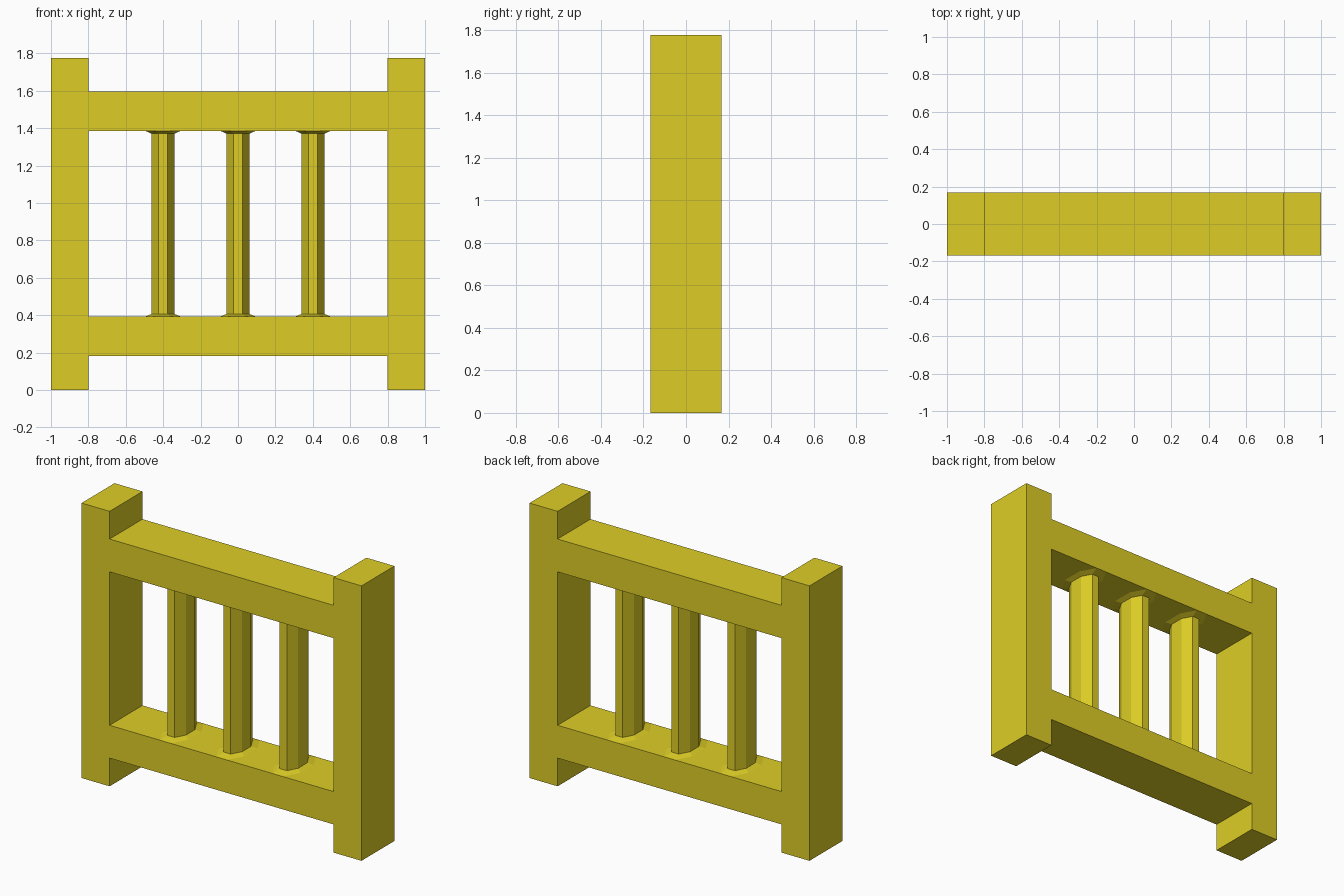
import bpy, math

if "Cube" in bpy.data.objects:
    bpy.data.objects.remove(bpy.data.objects["Cube"])

yellow = bpy.data.materials.new("mustard_yellow")
yellow.diffuse_color = (0.73, 0.617, 0.0194, 1)
yellow.use_nodes = True
yellow.node_tree.nodes["Principled BSDF"].inputs["Base Color"].default_value = yellow.diffuse_color

DEPTH = 0.168            # half depth of the frame
RAIL_LOW, RAIL_HIGH = (0.182, 0.394), (1.385, 1.597)


def add_mesh(name, verts, faces):
    mesh = bpy.data.meshes.new(name)
    mesh.from_pydata(verts, [], faces)
    mesh.materials.append(yellow)
    obj = bpy.data.objects.new(name, mesh)
    bpy.context.collection.objects.link(obj)
    return obj


def box(name, x0, x1, z0, z1):
    verts = [(x, y, z) for z in (z0, z1)
             for x, y in ((x0, -DEPTH), (x1, -DEPTH), (x1, DEPTH), (x0, DEPTH))]
    faces = [(3, 2, 1, 0), (4, 5, 6, 7)]
    faces += [(i, (i + 1) % 4, (i + 1) % 4 + 4, i + 4) for i in range(4)]
    return add_mesh(name, verts, faces)


def baluster(name, cx):
    # Oval octagon shaft, flared where it meets each rail
    rings = [(0.0925, 0.166, RAIL_LOW[1]), (0.061, 0.111, 0.407),
             (0.061, 0.111, 1.371), (0.0925, 0.166, RAIL_HIGH[0])]
    grow = 1 / math.cos(math.pi / 8)
    verts = []
    for rx, ry, z in rings:
        for i in range(8):
            a = math.pi / 8 + i * math.pi / 4
            verts.append((cx + rx * grow * math.cos(a), ry * grow * math.sin(a), z))
    faces = [(r * 8 + i, r * 8 + (i + 1) % 8, r * 8 + 8 + (i + 1) % 8, r * 8 + 8 + i)
             for r in range(3) for i in range(8)]
    faces += [tuple(range(7, -1, -1)), tuple(range(24, 32))]
    return add_mesh(name, verts, faces)


# Posts
box("left_post", -1.0, -0.8, 0, 1.776)
box("right_post", 0.8, 1.0, 0, 1.776)

# Rails
box("bottom_rail", -0.8, 0.8, *RAIL_LOW)
box("top_rail", -0.8, 0.8, *RAIL_HIGH)

# Balusters
for n, x in enumerate((-0.401, 0.0, 0.401), 1):
    baluster(f"baluster_{n}", x)
